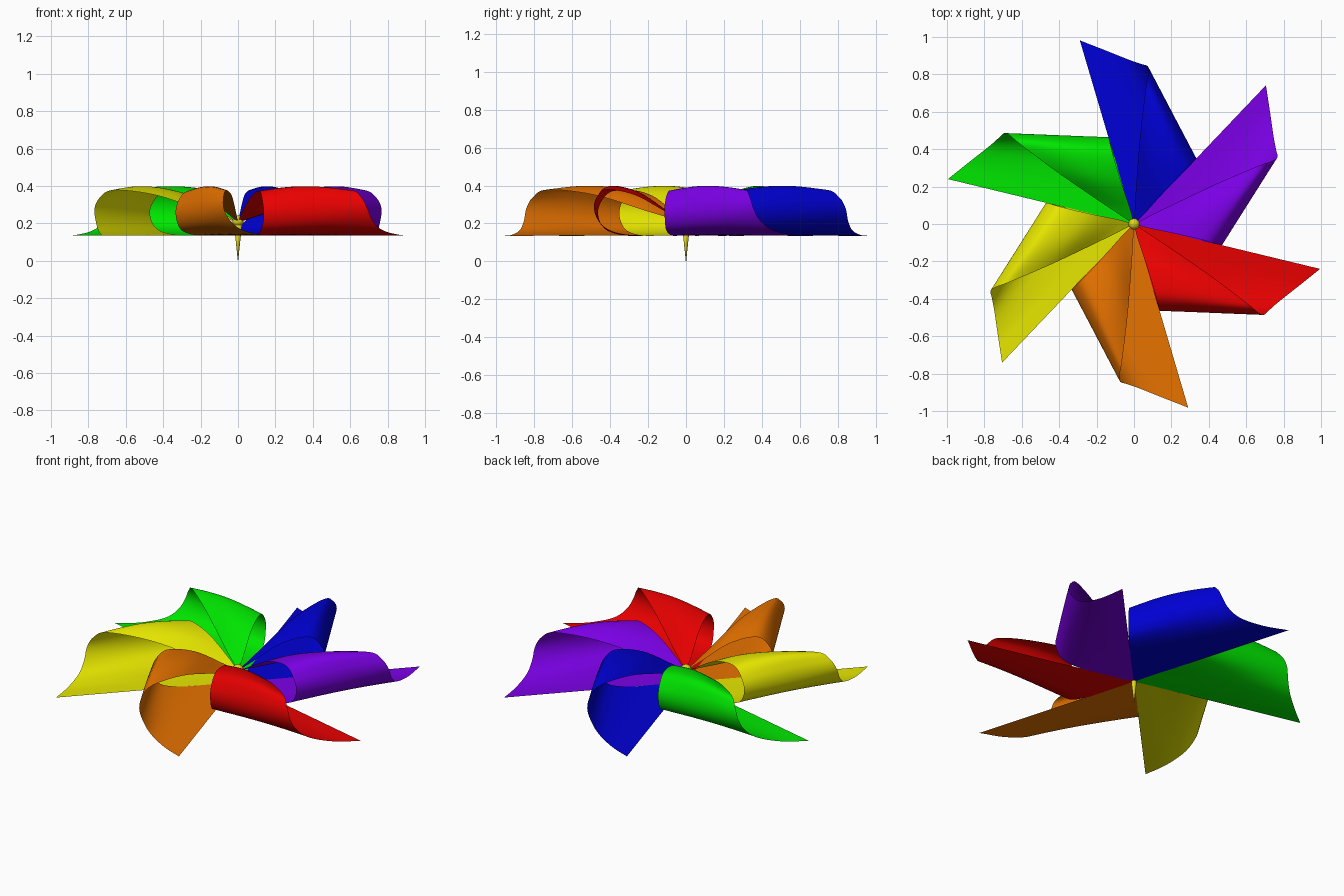
import bpy, bmesh, math
from mathutils import Vector, Matrix

cube = bpy.data.objects.get("Cube")
if cube:
    bpy.data.objects.remove(cube)


def make_material(name, rgb):
    mat = bpy.data.materials.new(name)
    mat.use_nodes = True
    mat.diffuse_color = (*rgb, 1)
    mat.node_tree.nodes["Principled BSDF"].inputs["Base Color"].default_value = (*rgb, 1)
    return mat


def add_object(name, bm, mat):
    mesh = bpy.data.meshes.new(name)
    bm.to_mesh(mesh)
    bm.free()
    mesh.materials.append(mat)
    mesh.shade_smooth()
    obj = bpy.data.objects.new(name, mesh)
    bpy.context.collection.objects.link(obj)
    return obj


def smooth_path(keys, steps):
    """Smooth curve running through every key point."""
    pts = [Vector(k) for k in keys]
    pts = [2 * pts[0] - pts[1]] + pts + [2 * pts[-1] - pts[-2]]
    path = []
    for a, b, c, d in zip(pts, pts[1:], pts[2:], pts[3:]):
        for i in range(steps):
            t = i / steps
            path.append(0.5 * (2 * b + (c - a) * t + (2 * a - 5 * b + 4 * c - d) * t ** 2
                               + (3 * b - a - 3 * c + d) * t ** 3))
    path.append(pts[-2])
    return path


# Two curled edges of a sail, both ending at the hub
inner_edge = smooth_path([
    (0, 0, .136), (.045, -.16, .136), (.09, -.31, .137), (.122, -.42, .165), (.137, -.462, .235),
    (.132, -.45, .31), (.115, -.38, .372), (.07, -.23, .345), (.02, -.08, .255), (0, 0, .205)], 6)
outer_edge = smooth_path([
    (.995, -.24, .136), (.88, -.332, .137), (.775, -.415, .163), (.72, -.463, .215), (.692, -.486, .28),
    (.66, -.47, .34), (.6, -.42, .378), (.4, -.27, .35), (.16, -.105, .26), (0, 0, .205)], 6)


def build_sail(name, angle, mat):
    """Sheet stretched between the two curled edges, slightly bulged on top."""
    bm = bmesh.new()
    columns = 12
    rows = []
    for a, b in zip(inner_edge, outer_edge):
        row = []
        for i in range(columns + 1):
            p = a.lerp(b, i / columns)
            p.z += .023 * math.sin(math.pi * i / columns) * max(0, (p.z - .25) / .125)
            row.append(bm.verts.new(p))
        rows.append(row)
    for r, s in zip(rows, rows[1:]):
        for i in range(columns):
            bm.faces.new((r[i], s[i], s[i + 1], r[i + 1]))
    bmesh.ops.remove_doubles(bm, verts=bm.verts, dist=.0005)
    bmesh.ops.rotate(bm, verts=bm.verts, matrix=Matrix.Rotation(angle, 3, 'Z'))
    return add_object(name, bm, mat)


colours = {
    "red": (.82, 0, 0),
    "purple": (.2, 0, .8),
    "blue": (0, 0, .67),
    "green": (0, .8, 0),
    "yellow": (.8, .8, 0),
    "orange": (.8, .17, 0),
}
for i, (colour, rgb) in enumerate(colours.items()):
    build_sail(colour + "_sail", i * math.tau / 6, make_material(colour, rgb))

# Round pin head
brass = make_material("brass", (.76, .66, .01))
bm = bmesh.new()
bmesh.ops.create_uvsphere(bm, u_segments=24, v_segments=14, radius=.03,
                          matrix=Matrix.Translation((0, 0, .212)))
add_object("pin_head", bm, brass)

# Tapered pin point
bm = bmesh.new()
bmesh.ops.create_cone(bm, cap_ends=True, segments=20, radius1=.001, radius2=.022, depth=.2,
                      matrix=Matrix.Translation((0, 0, .1)))
add_object("pin_point", bm, brass)
